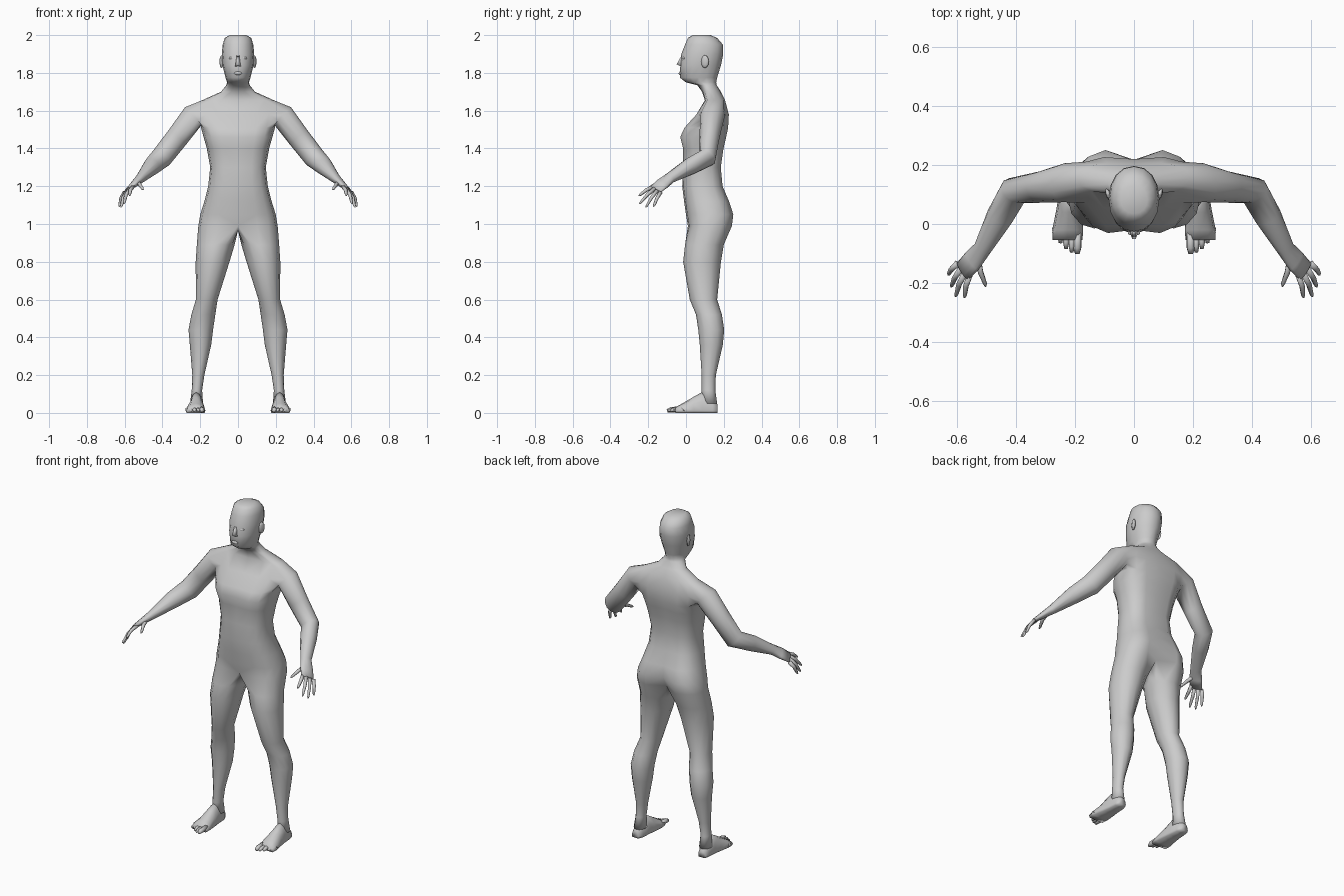
import bpy, bmesh
from math import sin, cos, pi, radians
from mathutils import Vector, Matrix

if "Cube" in bpy.data.objects:
    bpy.data.objects.remove(bpy.data.objects["Cube"])

SKIN = bpy.data.materials.new("plain grey")
SKIN.use_nodes = True
GREY = (0.6, 0.6, 0.6, 1)
SKIN.diffuse_color = GREY
SKIN.node_tree.nodes["Principled BSDF"].inputs["Base Color"].default_value = GREY


def finish(name, bm, mirror=False):
    """Turn a bmesh into a smooth grey object, optionally doubled across x = 0."""
    if mirror:
        bmesh.ops.mirror(bm, geom=bm.verts[:] + bm.edges[:] + bm.faces[:],
                         axis='X', merge_dist=0.0005)
    bmesh.ops.recalc_face_normals(bm, faces=bm.faces[:])
    for face in bm.faces:
        face.smooth = True
    mesh = bpy.data.meshes.new(name)
    bm.to_mesh(mesh)
    bm.free()
    mesh.materials.append(SKIN)
    obj = bpy.data.objects.new(name, mesh)
    bpy.context.collection.objects.link(obj)
    return obj


def add_ring(bm, points):
    return [bm.verts.new(p) for p in points]


def bridge(bm, a, b, closed=True):
    """Join two equal rows of vertices with quads."""
    for i in range(len(a) if closed else len(a) - 1):
        j = (i + 1) % len(a)
        bm.faces.new((a[i], a[j], b[j], b[i]))


def limb_ring(center, direction, thick, wide, sides=12):
    """Ring around a limb; thick is along its upper side, wide is across it."""
    d = Vector(direction).normalized()
    ref = Vector((0.6, 0, 0.8))
    u = (ref - d * ref.dot(d)).normalized()
    v = d.cross(u)
    step = 2 * pi / sides
    return [Vector(center) + v * wide * cos(step * (k + 1)) + u * thick * sin(step * (k + 1))
            for k in range(sides)]


def tube(bm, stations, sides=8):
    """Closed tapering tube through (point, thick, wide) stations."""
    points = [Vector(s[0]) for s in stations]
    rings = []
    for i, (p, thick, wide) in enumerate(stations):
        d = points[min(i + 1, len(points) - 1)] - points[max(i - 1, 0)]
        rings.append(add_ring(bm, limb_ring(p, d, thick, wide, sides)))
    for a, b in zip(rings, rings[1:]):
        bridge(bm, a, b)
    bm.faces.new(rings[0])
    bm.faces.new(rings[-1])


# ---- Trunk and head: half rows of nine points from front centre to back centre
# height, half width, front y, back y, front groove, back groove
TRUNK = [
    (0.99, 0.21, 0.01, 0.25, 0, 0.06),
    (1.05, 0.2, 0, 0.258, 0, 0.04),
    (1.12, 0.178, -0.01, 0.235, 0, 0.02),
    (1.2, 0.158, -0.02, 0.2, 0, 0.012),
    (1.3, 0.147, -0.02, 0.19, 0.005, 0.012),
    (1.4, 0.165, -0.022, 0.205, 0.01, 0.015),
    (1.46, 0.182, -0.038, 0.22, 0.018, 0.015),
    (1.51, 0.196, -0.015, 0.23, 0.012, 0.015),
    (1.58, 0.21, 0.05, 0.232, 0.005, 0.012),
    (1.655, 0.19, 0.1, 0.21, 0, 0.005),
    (1.7, 0.09, 0.085, 0.185, 0, 0),
    (1.735, 0.062, 0.06, 0.162, 0, 0),
    (1.75, 0.058, 0, 0.16, 0, 0),
    (1.775, 0.066, -0.033, 0.165, 0, 0),
    (1.84, 0.082, -0.03, 0.185, 0, 0),
    (1.9, 0.086, -0.025, 0.197, 0, 0),
    (1.95, 0.081, -0.005, 0.195, 0, 0),
    (1.985, 0.07, 0.01, 0.165, 0, 0),
    (2.0, 0.045, 0.035, 0.13, 0, 0),
]
SHOULDER = 7                       # first row of the arm opening


def trunk_row(z, w, front, back, groove_f, groove_b):
    mid, half = (front + back) / 2, (back - front) / 2
    p = 0.75 if z < 1.7 else 0.95
    pts = []
    for i in range(9):
        c, s = cos(pi * i / 8), max(0, sin(pi * i / 8))
        x = 0 if i in (0, 8) else w * s ** p
        y = mid - half * (abs(c) ** p) * (1 if c > 0 else -1)
        pts.append((x, y + {0: groove_f, 8: -groove_b}.get(i, 0), z))
    return pts


body = bmesh.new()
rows = [add_ring(body, trunk_row(*r)) for r in TRUNK]
for r in range(len(rows) - 1):
    for i in range(8):
        if r in (SHOULDER, SHOULDER + 1) and 2 <= i < 6:
            continue
        body.faces.new((rows[r][i], rows[r][i + 1], rows[r + 1][i + 1], rows[r + 1][i]))
body.faces.new(rows[-1])

# ---- Arm: grows from the opening in the trunk down to the knuckles
low, middle, high = rows[SHOULDER:SHOULDER + 3]
previous = high[2:7] + [middle[6]] + low[2:7][::-1] + [middle[2]]
ARM = [                            # centre, direction, thick, wide
    ((0.235, 0.14, 1.573), (0.7, 0, -0.7), 0.064, 0.066),
    ((0.32, 0.125, 1.46), (0.63, -0.05, -0.77), 0.06, 0.053),
    ((0.405, 0.113, 1.352), (0.6, -0.5, -0.7), 0.058, 0.048),
    ((0.455, 0.025, 1.307), (0.5, -0.9, -0.5), 0.048, 0.045),
    ((0.515, -0.085, 1.243), (0.6, -0.9, -0.6), 0.026, 0.032),
    ((0.548, -0.125, 1.213), (0.6, -0.65, -0.55), 0.018, 0.04),
    ((0.58, -0.16, 1.183), (0.6, -0.65, -0.55), 0.012, 0.038),
]
for station in ARM:
    ring = add_ring(body, limb_ring(*station))
    bridge(body, previous, ring)
    previous = ring
body.faces.new(previous)

# ---- Leg: the lowest trunk row closed by a crotch line, then down to the ankle
crotch = add_ring(body, [(0, y, 0.965) for y in (0.145, 0.1, 0.055)])
previous = rows[0] + crotch
LEG = [                            # height, inner x, outer x, front y, back y
    (0.89, 0.018, 0.218, -0.005, 0.2),
    (0.8, 0.045, 0.224, -0.015, 0.185),
    (0.6, 0.108, 0.223, 0.02, 0.165),
    (0.52, 0.12, 0.247, 0.053, 0.19),
    (0.44, 0.132, 0.262, 0.065, 0.202),
    (0.36, 0.142, 0.255, 0.073, 0.195),
    (0.2, 0.178, 0.242, 0.083, 0.158),
    (0.12, 0.19, 0.245, 0.083, 0.155),
    (0.05, 0.185, 0.254, 0.085, 0.165),
]
for z, x0, x1, y0, y1 in LEG:
    angles = [radians(30 * k - 30) for k in range(12)]
    ring = add_ring(body, [((x0 + x1) / 2 + (x1 - x0) / 2 * sin(a),
                            (y0 + y1) / 2 - (y1 - y0) / 2 * cos(a), z) for a in angles])
    bridge(body, previous, ring)
    previous = ring
body.faces.new(previous)
finish("body", body, mirror=True)

# ---- Fingers and thumbs
fingers = bmesh.new()
FINGERS = [((0.556, -0.17, 1.198), (0.575, -0.25, 1.15)),
           ((0.573, -0.165, 1.188), (0.605, -0.246, 1.108)),
           ((0.588, -0.153, 1.177), (0.62, -0.213, 1.088)),
           ((0.6, -0.135, 1.168), (0.63, -0.172, 1.092)),
           ((0.53, -0.115, 1.222), (0.502, -0.212, 1.182))]
for root, tip in FINGERS:
    root, tip = Vector(root), Vector(tip)
    knuckle = root.lerp(tip, 0.5) + Vector((0.004, 0, 0.006))
    tube(fingers, [(root, 0.011, 0.012), (knuckle, 0.01, 0.01),
                   (root.lerp(tip, 0.9), 0.007, 0.007), (tip, 0.003, 0.003)], sides=6)
finish("fingers", fingers, mirror=True)

# ---- Feet: flat-soled arches lofted from heel to toe roots
foot = bmesh.new()
FOOT = [(0.168, 0.2, 0.245, 0.045), (0.14, 0.188, 0.253, 0.075), (0.085, 0.184, 0.257, 0.11),
        (0.04, 0.178, 0.265, 0.085), (-0.02, 0.172, 0.277, 0.05), (-0.055, 0.175, 0.276, 0.03)]
sections = []
for y, x0, x1, h in FOOT:
    mid, half = (x0 + x1) / 2, (x1 - x0) / 2
    arch = [(mid + half * cos(pi * k / 6), y, 0.012 + (h - 0.012) * sin(pi * k / 6))
            for k in range(7)]
    sole = [(mid - half * 0.9, y, 0), (mid + half * 0.9, y, 0)]
    sections.append(add_ring(foot, arch + sole))
for a, b in zip(sections, sections[1:]):
    bridge(foot, a, b)
foot.faces.new(sections[0])
foot.faces.new(sections[-1])
finish("feet", foot, mirror=True)

# ---- Toes, from the big toe outwards
toes = bmesh.new()
for k in range(5):
    x, r = 0.192 + 0.019 * k, (0.015 if k == 0 else 0.011)
    tip = -0.1 + 0.004 * k * k
    tube(toes, [((x, -0.03, 0.02), r, r), ((x, tip + 0.02, 0.016), r, r),
                ((x, tip, 0.011), r * 0.6, r * 0.6)], sides=6)
finish("toes", toes, mirror=True)


# ---- Face details
def blob(bm, center, size, tilt=0):
    matrix = (Matrix.Translation(center) @ Matrix.Rotation(tilt, 4, 'Z')
              @ Matrix.Diagonal((*size, 1)))
    bmesh.ops.create_uvsphere(bm, u_segments=10, v_segments=6, radius=1, matrix=matrix)


ears = bmesh.new()
blob(ears, (0.087, 0.1, 0.005 + 1.855), (0.009, 0.022, 0.034), radians(-20))
finish("ears", ears, mirror=True)

eyes = bmesh.new()
blob(eyes, (0.034, -0.012, 1.878), (0.016, 0.008, 0.007), radians(20))
finish("eyelids", eyes, mirror=True)

lips = bmesh.new()
blob(lips, (0, -0.031, 1.798), (0.022, 0.008, 0.009))
finish("lips", lips)

nose = bmesh.new()
bridge_line = add_ring(nose, [(-0.007, -0.022, 1.895), (0.007, -0.022, 1.895)])
tip = add_ring(nose, [(-0.006, -0.05, 1.845), (0.006, -0.05, 1.845)])
wings = add_ring(nose, [(-0.017, -0.022, 1.832), (0.017, -0.022, 1.832)])
nose.faces.new((bridge_line[0], bridge_line[1], tip[1], tip[0]))
nose.faces.new((tip[0], tip[1], wings[1], wings[0]))
nose.faces.new((bridge_line[0], tip[0], wings[0]))
nose.faces.new((bridge_line[1], wings[1], tip[1]))
nose.faces.new((bridge_line[0], wings[0], wings[1], bridge_line[1]))
finish("nose", nose)
